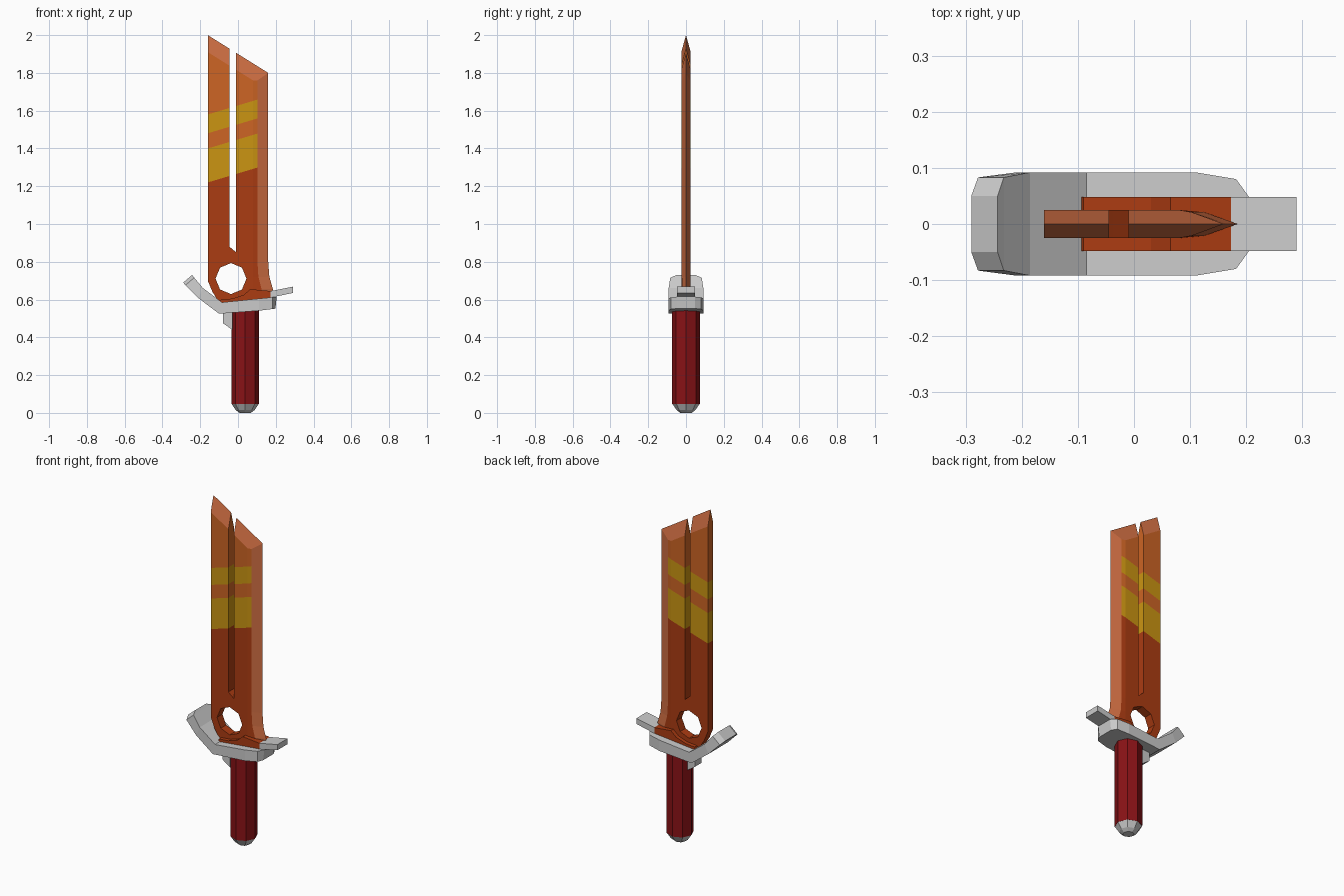
import bpy, bmesh, math
from mathutils import Vector

if "Cube" in bpy.data.objects:
    bpy.data.objects.remove(bpy.data.objects["Cube"])


def material(name, rgb):
    m = bpy.data.materials.new(name)
    m.diffuse_color = (*rgb, 1)
    m.use_nodes = True
    m.node_tree.nodes["Principled BSDF"].inputs["Base Color"].default_value = m.diffuse_color
    return m


rust = material("rust_orange", (0.41, 0.045, 0.006))
orange = material("bright_orange", (0.61, 0.128, 0.018))
yellow = material("stripe_yellow", (0.60, 0.30, 0.006))
edge = material("edge_orange", (0.62, 0.155, 0.055))
steel = material("light_grey", (0.60, 0.60, 0.60))
red = material("grip_red", (0.25, 0.006, 0.008))


def finish(bm, name, mats):
    bmesh.ops.recalc_face_normals(bm, faces=bm.faces)
    me = bpy.data.meshes.new(name)
    bm.to_mesh(me)
    bm.free()
    for m in mats:
        me.materials.append(m)
    ob = bpy.data.objects.new(name, me)
    bpy.context.collection.objects.link(ob)
    return ob


def extrude_xz(bm, pts, hw):
    """Front profile extruded to y = +-hw."""
    a = [bm.verts.new((x, -hw, z)) for x, z in pts]
    b = [bm.verts.new((x, hw, z)) for x, z in pts]
    bm.faces.new(a)
    bm.faces.new(b[::-1])
    for i in range(len(pts)):
        j = (i + 1) % len(pts)
        bm.faces.new((a[i], b[i], b[j], a[j]))


def loft(bm, sections, closed=True):
    rings = [[bm.verts.new(p) for p in s] for s in sections]
    n = len(rings[0])
    for r, s in zip(rings, rings[1:]):
        for i in range(n if closed else n - 1):
            j = (i + 1) % n
            bm.faces.new((r[i], r[j], s[j], s[i]))
    bm.faces.new(rings[0][::-1])
    bm.faces.new(rings[-1])


def plate(name, pts, hw, mat):
    bm = bmesh.new()
    extrude_xz(bm, pts, hw)
    return finish(bm, name, [mat])


# Blade: two halves meeting on the hole's centre line, plus the ground edge
HX, HZ, HR, T = -0.037, 0.711, 0.082, 0.025


def arc(start):
    return [(HX + HR * math.cos(math.radians(start - 45 * i)),
             HZ + HR * math.sin(math.radians(start - 45 * i))) for i in range(5)]


bm = bmesh.new()
extrude_xz(bm, [(-0.16, 2.15), (-0.16, 0.70), (-0.135, 0.64), (-0.10, 0.585), (HX, 0.585)]
           + arc(270) + [(HX, 0.873), (-0.045, 0.88), (-0.045, 2.15)], T)
extrude_xz(bm, [(HX, 0.585), (0.08, 0.60), (0.08, 0.655), (0.08, 0.72), (0.08, 0.80),
                (0.08, 2.15), (-0.01, 2.15), (-0.01, 0.85), (HX, 0.873)] + arc(90), T)
# remove the inner seam walls
seam = [f for f in bm.faces if any(all(abs(v.co.x - x) < 1e-4 for v in f.verts) for x in (HX, 0.08))]
bmesh.ops.delete(bm, geom=seam, context='FACES')
loft(bm, [[(0.08, -T, z), (xm, -0.021, z), (xe, 0, z), (xm, 0.021, z), (0.08, T, z)]
          for xm, xe, z in [(0.125, 0.172, 0.60), (0.125, 0.185, 0.655), (0.108, 0.166, 0.72),
                            (0.103, 0.16, 0.80), (0.103, 0.16, 2.15)]], closed=False)
bmesh.ops.remove_doubles(bm, verts=bm.verts, dist=1e-4)
bmesh.ops.recalc_face_normals(bm, faces=bm.faces)

# slanted chisel tips
for s in (-1, 1):
    bmesh.ops.bisect_plane(bm, geom=bm.verts[:] + bm.edges[:] + bm.faces[:], dist=1e-5,
                           plane_co=(0, 0, 1.9), plane_no=Vector((0.625, 3.6 * s, 1)).normalized(),
                           clear_outer=True)
    bmesh.ops.holes_fill(bm, edges=[e for e in bm.edges if e.is_boundary], sides=0)

# slanted colour bands
bands = (1.268, 1.448, 1.528, 1.628)
for t in bands:
    bmesh.ops.bisect_plane(bm, geom=bm.verts[:] + bm.edges[:] + bm.faces[:], dist=1e-5,
                           plane_co=(0, 0, t), plane_no=Vector((-0.3, 0, 1)).normalized())
bmesh.ops.recalc_face_normals(bm, faces=bm.faces)
bm.normal_update()
for f in bm.faces:
    c = f.calc_center_bounds()
    level = sum(c.z - 0.3 * c.x > t for t in bands)
    f.material_index = (0, 2, 1, 2, 1)[level]
    if (c.x > 0.1 and f.normal.x > 0.25) or (c.z > 1.6 and f.normal.z > 0.15):
        f.material_index = 3
finish(bm, "blade", [rust, orange, yellow, edge])

# Collar around the blade root
plate("blade_collar", [(-0.10, 0.575), (-0.09, 0.60), (-0.03, 0.605), (0.03, 0.625),
                       (0.065, 0.655), (0.173, 0.645), (0.173, 0.60)], 0.048, rust)

# Guard: bent strip with tapered ends (bottom x, z, top x, z, half width)
stations = [(-0.29, 0.69, -0.243, 0.73, 0.05), (-0.278, 0.676, -0.232, 0.716, 0.083),
            (-0.21, 0.608, -0.185, 0.66, 0.092), (-0.10, 0.525, -0.085, 0.585, 0.092),
            (0.11, 0.541, 0.11, 0.605, 0.092), (0.182, 0.55, 0.182, 0.612, 0.08),
            (0.198, 0.552, 0.205, 0.615, 0.048)]
bm = bmesh.new()
loft(bm, [[(bx, -w, bz), (bx, w, bz), (tx, w, tz), (tx, -w, tz)] for bx, bz, tx, tz, w in stations])
finish(bm, "guard", [steel])

# Front guard bar and small finger stop
plate("guard_bar", [(0.165, 0.605), (0.205, 0.617), (0.29, 0.635), (0.29, 0.668), (0.173, 0.645)],
      0.048, steel)
plate("finger_stop", [(-0.08, 0.535), (-0.08, 0.475), (-0.03, 0.44), (-0.03, 0.535)], 0.03, steel)


# Octagonal grip and pommel
def turned(name, rings, mat):
    bm = bmesh.new()
    loft(bm, [[(0.038 + r * math.cos(i * math.pi / 4), r * math.sin(i * math.pi / 4), z)
               for i in range(8)] for r, z in rings])
    return finish(bm, name, [mat])


turned("grip", [(0.073, 0.048), (0.073, 0.55)], red)
turned("pommel", [(0.03, 0.0), (0.05, 0.015), (0.072, 0.048)], steel)
